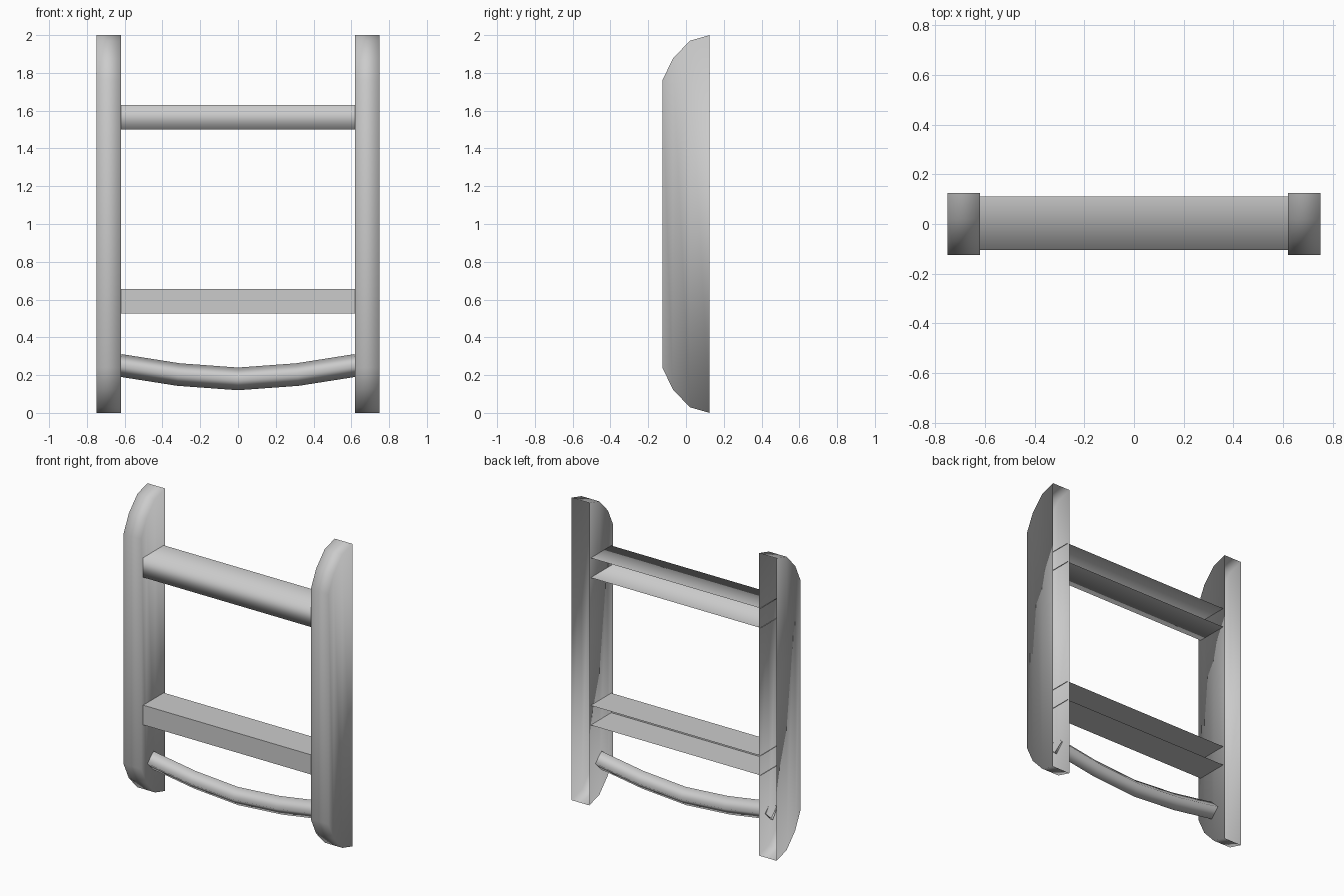
import bpy
import bmesh
from mathutils import Vector

cube = bpy.data.objects.get("Cube")
if cube:
    bpy.data.objects.remove(cube)

# Single grey paint
grey = bpy.data.materials.new("plain_grey")
grey.use_nodes = True
colour = (0.6, 0.6, 0.6, 1)
grey.diffuse_color = colour
grey.node_tree.nodes["Principled BSDF"].inputs["Base Color"].default_value = colour


def make_object(name, bm, smooth):
    bmesh.ops.recalc_face_normals(bm, faces=bm.faces)
    for face in bm.faces:
        face.smooth = smooth
    mesh = bpy.data.meshes.new(name)
    bm.to_mesh(mesh)
    bm.free()
    mesh.materials.append(grey)
    obj = bpy.data.objects.new(name, mesh)
    bpy.context.collection.objects.link(obj)
    return obj


def loft(bm, sections, closed=False):
    """Skin a list of equally long cross-sections with quads."""
    rows = [[bm.verts.new(p) for p in section] for section in sections]
    count = len(rows[0])
    for a, b in zip(rows, rows[1:]):
        for i in range(count if closed else count - 1):
            j = (i + 1) % count
            bm.faces.new((a[i], a[j], b[j], b[i]))
    return rows


# Upright posts: shells with rounded front corners, open at the back
INNER, OUTER, BACK, HEIGHT = 0.62, 0.75, 0.125, 2.0
lower = [(BACK, 0), (0.02, 0.03), (-0.07, 0.125), (-BACK, 0.24)]
outline = lower + [(y, HEIGHT - z) for y, z in reversed(lower)]
for name, side in (("left_post", 1), ("right_post", -1)):
    bm = bmesh.new()
    walls = loft(bm, [[(side * x, y, z) for y, z in outline] for x in (INNER, OUTER)])
    for wall in walls:
        for i in range(len(lower) - 1):
            bm.faces.new((wall[i], wall[i + 1], wall[-2 - i], wall[-1 - i]))
    make_object(name, bm, True)

# Cross rails: channels with a top, front and bottom, open at the back
for name, bottom, smooth in (("upper_rail", 1.5, True), ("lower_rail", 0.525, False)):
    top = bottom + 0.13
    channel = [(0.11, top), (-0.105, top), (-0.105, bottom), (0.11, bottom)]
    bm = bmesh.new()
    loft(bm, [[(x, y, z) for y, z in channel] for x in (-0.624, 0.624)])
    make_object(name, bm, smooth)

# Sagging bar: a diamond section swept along a shallow curve
half = [(0.0, 0.18), (0.315, 0.203), (0.626, 0.252)]
path = [Vector((-x, 0, z)) for x, z in reversed(half[1:])]
path += [Vector((x, 0, z)) for x, z in half]
sections = []
for i, point in enumerate(path):
    tangent = (path[min(i + 1, len(path) - 1)] - path[max(i - 1, 0)]).normalized()
    up = Vector((-tangent.z, 0, tangent.x)) * 0.06
    across = Vector((0, 0.06, 0))
    sections.append([point + up, point + across, point - up, point - across])
bm = bmesh.new()
loft(bm, sections, closed=True)
make_object("sagging_bar", bm, True)
